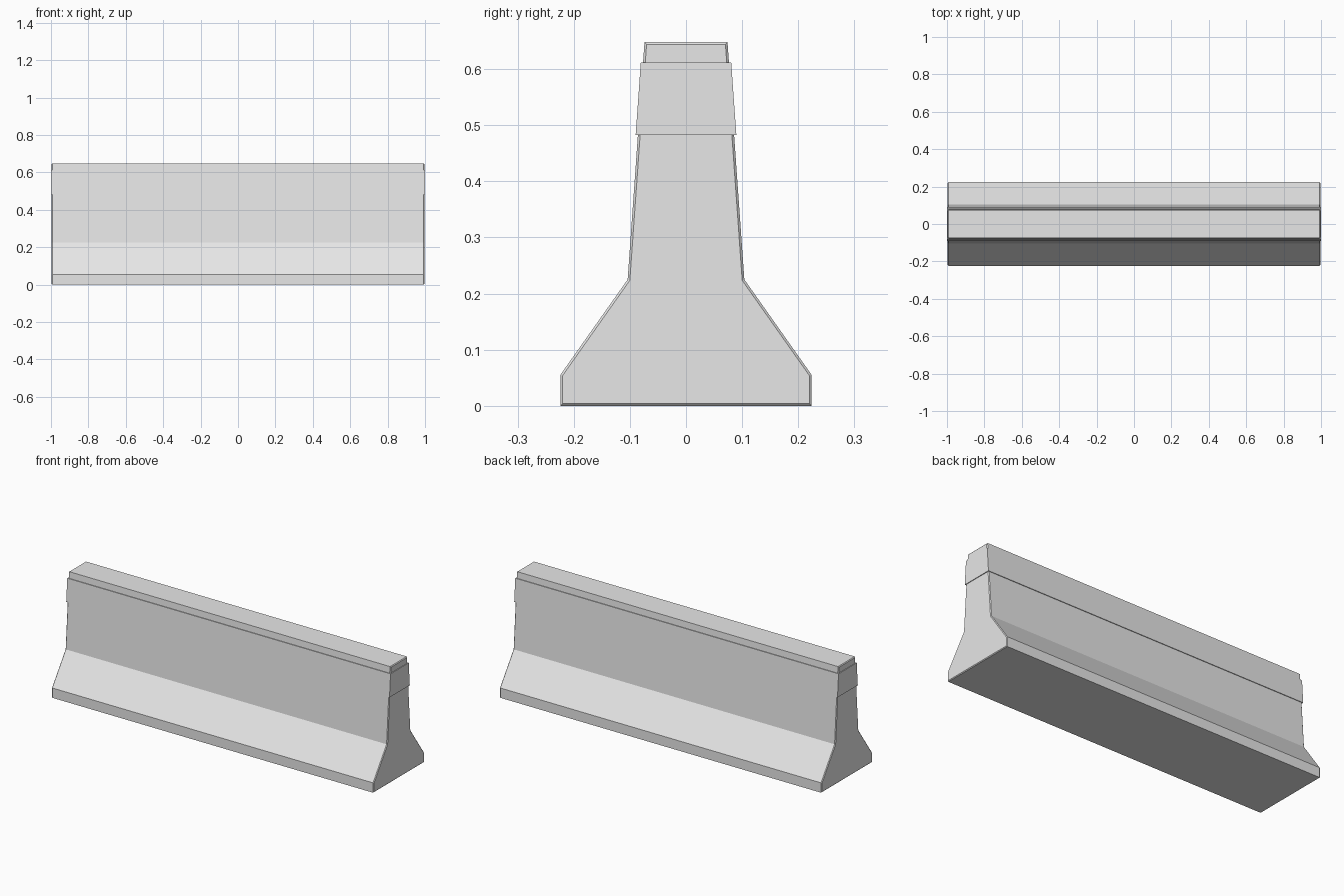
import bpy, bmesh

if "Cube" in bpy.data.objects:
    bpy.data.objects.remove(bpy.data.objects["Cube"])

concrete = bpy.data.materials.new("concrete_grey")
concrete.diffuse_color = (0.8, 0.8, 0.8, 1)
concrete.use_nodes = True
concrete.node_tree.nodes["Principled BSDF"].inputs["Base Color"].default_value = concrete.diffuse_color


def extrude_profile(name, half, length, bevel=0.0):
    """Mirror a half profile of (y, z) points and extrude it along x."""
    outline = half + [(-y, z) for y, z in reversed(half)]
    bm = bmesh.new()
    verts = [bm.verts.new((-length / 2, y, z)) for y, z in outline]
    face = bm.faces.new(verts)
    ext = bmesh.ops.extrude_face_region(bm, geom=[face])
    moved = [v for v in ext["geom"] if isinstance(v, bmesh.types.BMVert)]
    bmesh.ops.translate(bm, verts=moved, vec=(length, 0, 0))
    if bevel:
        # soften only the edges around the two end faces
        rim = [e for e in bm.edges if abs(e.verts[0].co.x - e.verts[1].co.x) < 1e-5]
        bmesh.ops.bevel(bm, geom=rim, offset=bevel, segments=1,
                        affect='EDGES', clamp_overlap=True)
    bmesh.ops.recalc_face_normals(bm, faces=bm.faces)
    mesh = bpy.data.meshes.new(name)
    bm.to_mesh(mesh)
    bm.free()
    mesh.materials.append(concrete)
    obj = bpy.data.objects.new(name, mesh)
    bpy.context.collection.objects.link(obj)
    return obj


# Barrier body: vertical foot, sloped skirt, steep upper wall
extrude_profile("barrier_body",
                [(0.224, 0.0), (0.224, 0.055), (0.104, 0.225), (0.074, 0.648)],
                1.992, bevel=0.004)


# Slim raised band wrapping the upper wall, parallel to its taper
def wall_y(z):
    return 0.104 - (z - 0.225) * 0.03 / 0.423


proud = 0.004
extrude_profile("raised_band",
                [(wall_y(z) + proud, z) for z in (0.483, 0.612)], 2.0)
